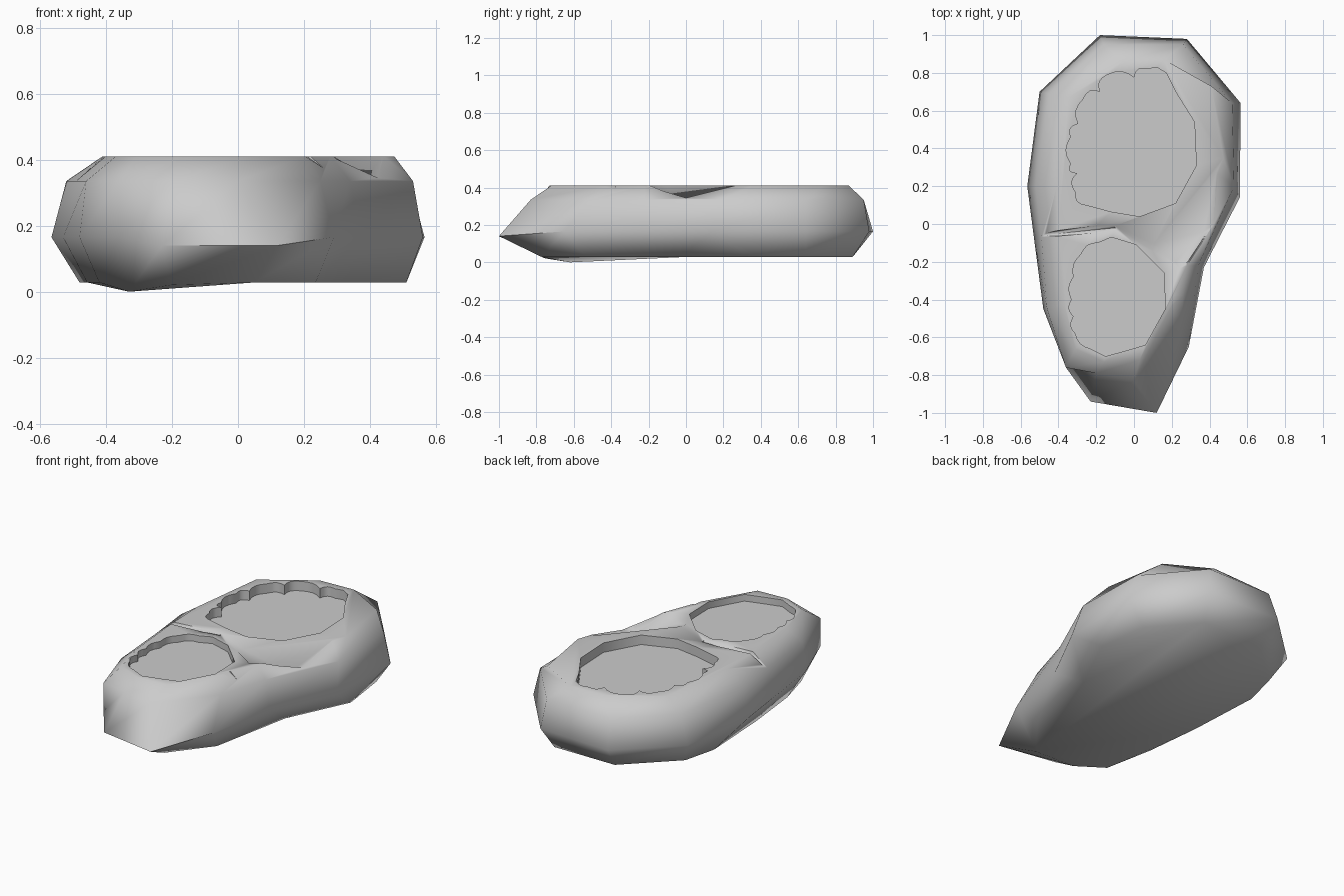
import bpy, bmesh, math
from mathutils import Vector

if "Cube" in bpy.data.objects:
    bpy.data.objects.remove(bpy.data.objects["Cube"])

# Outlines of the rock, counter-clockwise from the back left
MID = [(-.18, 1), (-.5, .7), (-.565, .2), (-.53, -.07), (-.48, -.45), (-.36, -.76),
       (-.23, -.94), (.12, -1), (.29, -.65), (.37, -.23), (.56, .14), (.565, .64), (.28, .98)]
BASE = [(-.15, .89), (-.43, .62), (-.48, .42), (-.457, -.02), (-.42, -.36), (-.33, -.62),
        (-.2, -.75), (.05, -.77), (.235, -.535), (.335, -.03), (.51, .34), (.47, .64), (.25, .89)]
SHOULDER = [(-.16, .95), (-.45, .69), (-.52, .2), (-.49, -.07), (-.46, -.45), (-.36, -.76),
            (-.2, -.79), (.0, -.83), (.25, -.52), (.34, -.22), (.53, .2), (.52, .64), (.26, .95)]
TOP = [(-.06, .86), (-.35, .67), (-.41, .2), (-.4, -.07), (-.37, -.42), (-.31, -.66),
       (-.16, -.73), (.03, -.72), (.2, -.43), (.28, -.22), (.473, .35), (.41, .73), (.16, .87)]


def new_object(name, bm):
    bmesh.ops.recalc_face_normals(bm, faces=bm.faces)
    mesh = bpy.data.meshes.new(name)
    bm.to_mesh(mesh)
    bm.free()
    obj = bpy.data.objects.new(name, mesh)
    bpy.context.collection.objects.link(obj)
    return obj


def loft(name, rings):
    bm = bmesh.new()
    loops = [[bm.verts.new(p) for p in ring] for ring in rings]
    n = len(loops[0])
    for low, high in zip(loops, loops[1:]):
        for i in range(n):
            j = (i + 1) % n
            bm.faces.new((low[i], low[j], high[j], high[i]))
    bm.faces.new(loops[0])
    bm.faces.new(loops[-1])
    return new_object(name, bm)


def hull(name, points):
    bm = bmesh.new()
    for p in points:
        bm.verts.new(p)
    bmesh.ops.convex_hull(bm, input=bm.verts)
    return new_object(name, bm)


def scallop(cusps, bulge):
    # rounded lobes between successive cusps of a clockwise path
    out = []
    for a, b in zip(cusps, cusps[1:]):
        a, b = Vector(a), Vector(b)
        d = b - a
        normal = Vector((-d.y, d.x)).normalized()
        for k in range(4):
            t = k / 4
            out.append(tuple(a + d * t + normal * bulge * math.sin(math.pi * t)))
    out.append(cusps[-1])
    return out


def base_height(x, y):
    # underside is nearly level, lowest at the front left
    return .028 * min(1, math.hypot(x + .33, y + .62) / .25)


# Rock body
rock = loft("rock_body", [
    [(x, y, base_height(x, y)) for x, y in BASE],
    [(x, y, .14 if y < -.9 else .165) for x, y in MID],
    [(x, y, .335) for x, y in SHOULDER],
    [(x, y, .41) for x, y in TOP]])

# Two basins with scalloped rims on the left
large = scallop([(-.25, .10), (-.31, .17), (-.30, .27), (-.335, .32), (-.335, .46),
                 (-.295, .53), (-.27, .66), (-.18, .70), (-.14, .79), (.0, .775), (.07, .82)], .025)
large += [(.12, .83), (.17, .80), (.22, .70), (.32, .54), (.33, .31), (.22, .11),
          (.03, .04), (-.12, .065)]
small = scallop([(-.23, -.66), (-.31, -.58), (-.32, -.49), (-.33, -.40), (-.32, -.28),
                 (-.28, -.16), (-.19, -.10)], .02)
small += [(-.12, -.07), (.01, -.11), (.09, -.19), (.16, -.26), (.165, -.45),
          (.06, -.64), (-.04, -.67), (-.15, -.7)]
cutters = [
    loft("large_basin_cutter", [[(x, y, z) for x, y in large] for z in (.353, .5)]),
    loft("small_basin_cutter", [[(x, y, z) for x, y in small] for z in (.37, .5)]),
    # Gash on the right, crack on the left, chip near the front
    hull("gash_cutter", [(.45, .34, .43), (.05, -.12, .43), (.25, -.25, .43),
                         (.37, -.04, .315), (.45, .02, .36), (.22, -.2, .36)]),
    hull("crack_cutter", [(-.6, -.085, .43), (-.6, -.055, .43), (-.6, -.07, .33),
                          (-.1, -.04, .43), (-.1, .005, .43), (-.1, -.02, .395)]),
    hull("chip_cutter", [(.18, -.38, .43), (.4, -.38, .43), (.3, -.38, .345),
                         (.16, -.53, .43), (.33, -.53, .41)]),
]
bpy.context.view_layer.objects.active = rock
rock.select_set(True)
for cutter in cutters:
    cutter.hide_render = True
    mod = rock.modifiers.new(cutter.name, "BOOLEAN")
    mod.operation = "DIFFERENCE"
    mod.solver = "EXACT"
    mod.object = cutter
    bpy.ops.object.modifier_apply(modifier=mod.name)
    bpy.data.objects.remove(cutter)

bpy.ops.object.shade_smooth_by_angle(angle=math.radians(65))
